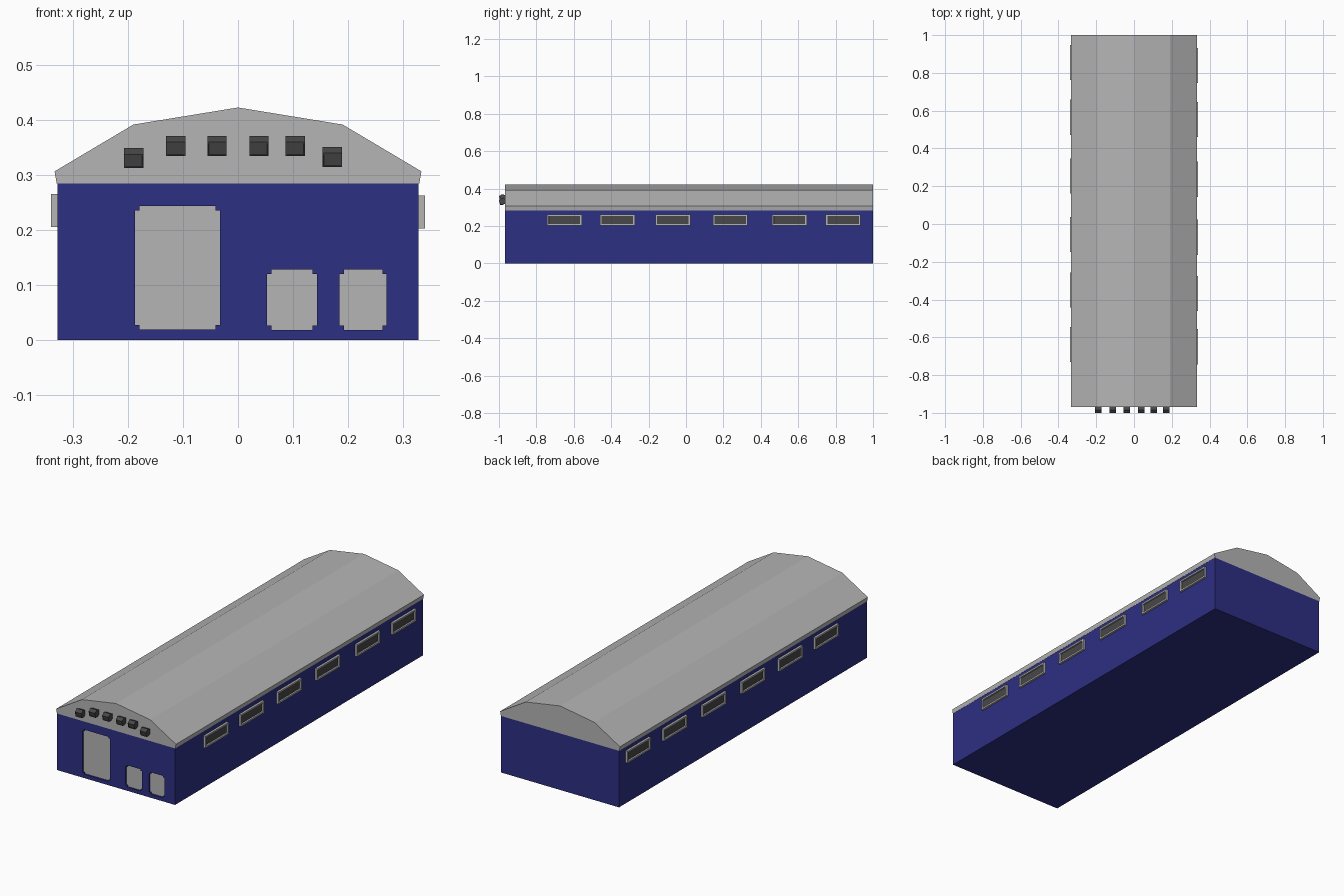
import bpy
import bmesh
from mathutils import Vector

cube = bpy.data.objects.get("Cube")
if cube:
    bpy.data.objects.remove(cube, do_unlink=True)


def material(name, rgb):
    mat = bpy.data.materials.new(name)
    mat.use_nodes = True
    mat.diffuse_color = (*rgb, 1)
    mat.node_tree.nodes["Principled BSDF"].inputs["Base Color"].default_value = (*rgb, 1)
    return mat


navy = material("navy wall", (0.027, 0.029, 0.23))
grey = material("light grey metal", (0.46, 0.46, 0.46))
dark = material("dark grey", (0.065, 0.065, 0.065))


def add_object(name, bm, *mats):
    bmesh.ops.recalc_face_normals(bm, faces=bm.faces[:])
    mesh = bpy.data.meshes.new(name)
    bm.to_mesh(mesh)
    bm.free()
    obj = bpy.data.objects.new(name, mesh)
    bpy.context.scene.collection.objects.link(obj)
    for mat in mats:
        mesh.materials.append(mat)
    return obj


def prism(bm, profile, start, end, axis="y"):
    """Extrude a closed profile along x or y."""
    def point(u, v, t):
        return (u, t, v) if axis == "y" else (t, u, v)
    face = bm.faces.new([bm.verts.new(point(u, v, start)) for u, v in profile])
    new = bmesh.ops.extrude_face_region(bm, geom=[face])["geom"]
    step = Vector(point(0, 0, end - start))
    bmesh.ops.translate(bm, vec=step, verts=[g for g in new if isinstance(g, bmesh.types.BMVert)])


def rectangle(u0, u1, v0, v1):
    return [(u0, v0), (u1, v0), (u1, v1), (u0, v1)]


def notched(u0, u1, v0, v1, n=0.008):
    """Rectangle with a small square cut out of each corner."""
    return [(u0 + n, v0), (u1 - n, v0), (u1 - n, v0 + n), (u1, v0 + n),
            (u1, v1 - n), (u1 - n, v1 - n), (u1 - n, v1), (u0 + n, v1),
            (u0 + n, v1 - n), (u0, v1 - n), (u0, v0 + n), (u0 + n, v0 + n)]


FRONT, BACK, HALF, EAVES = -0.968, 1.0, 0.328, 0.284

# Hall body
bm = bmesh.new()
prism(bm, rectangle(-HALF, HALF, 0, EAVES), FRONT, BACK)
walls = add_object("walls", bm, navy)

# Door recesses cut into the front wall
doors = {
    "large_door": (-0.187, -0.033, 0.019, 0.243),
    "small_door_inner": (0.053, 0.143, 0.018, 0.128),
    "small_door_outer": (0.184, 0.27, 0.018, 0.128),
}
bm = bmesh.new()
for size in doors.values():
    prism(bm, notched(*size), FRONT - 0.02, FRONT + 0.01)
cutter = add_object("door_cutter", bm, navy)
cutter.hide_render = True
cut = walls.modifiers.new("door recesses", "BOOLEAN")
cut.operation = "DIFFERENCE"
cut.solver = "EXACT"
cut.object = cutter
bpy.context.view_layer.objects.active = walls
bpy.ops.object.modifier_apply(modifier=cut.name)
bpy.data.objects.remove(cutter, do_unlink=True)

# Door panels
for name, size in doors.items():
    bm = bmesh.new()
    prism(bm, notched(*size), FRONT + 0.008, FRONT + 0.012)
    add_object(name, bm, grey)

# Faceted roof with gable ends
half_roof = [(0.329, EAVES), (0.333, 0.306), (0.19, 0.391)]
roof_profile = half_roof + [(0, 0.422)] + [(-x, z) for x, z in reversed(half_roof)]
bm = bmesh.new()
prism(bm, roof_profile, FRONT, BACK)
add_object("roof", bm, grey)


# Side windows: a raised frame with a sunken dark pane
def window(name, side, y, z):
    bm = bmesh.new()
    prism(bm, rectangle(y - 0.093, y + 0.093, z - 0.03, z + 0.03),
          side * (HALF - 0.004), side * 0.339, "x")
    bmesh.ops.recalc_face_normals(bm, faces=bm.faces[:])
    pane = max(bm.faces, key=lambda f: side * f.calc_center_median().x)
    bmesh.ops.inset_individual(bm, faces=[pane], thickness=0.012)
    bmesh.ops.inset_individual(bm, faces=[pane], thickness=0.001, depth=-0.007)
    pane.material_index = 1
    add_object(name, bm, grey, dark)


left_rows = (-0.65, -0.367, -0.07, 0.237, 0.553, 0.84)
right_rows = (-0.637, -0.35, -0.055, 0.255, 0.565, 0.855)
for label, side, rows, z in (("left", 1, left_rows, 0.232), ("right", -1, right_rows, 0.235)):
    for i, y in enumerate(rows):
        window(f"{label}_window_{i + 1}", side, y, z)

# Floodlights on the front gable, tilted down
lamp_profile = [(FRONT + 0.003, 0.012), (-0.984, 0.018), (-1.0, 0.007),
                (-0.994, -0.018), (-0.98, -0.018), (FRONT + 0.003, -0.01)]
lamps = [(-0.189, 0.33), (-0.113, 0.352), (-0.038, 0.352),
         (0.038, 0.352), (0.104, 0.352), (0.171, 0.332)]
for i, (x, z) in enumerate(lamps):
    bm = bmesh.new()
    prism(bm, [(y, z + dz) for y, dz in lamp_profile], x - 0.0175, x + 0.0175, "x")
    bmesh.ops.recalc_face_normals(bm, faces=bm.faces[:])
    lens = min(bm.faces, key=lambda f: f.normal.y)
    bmesh.ops.inset_individual(bm, faces=[lens], thickness=0.003)
    bmesh.ops.inset_individual(bm, faces=[lens], thickness=0.0005, depth=-0.002)
    add_object(f"floodlight_{i + 1}", bm, dark)
